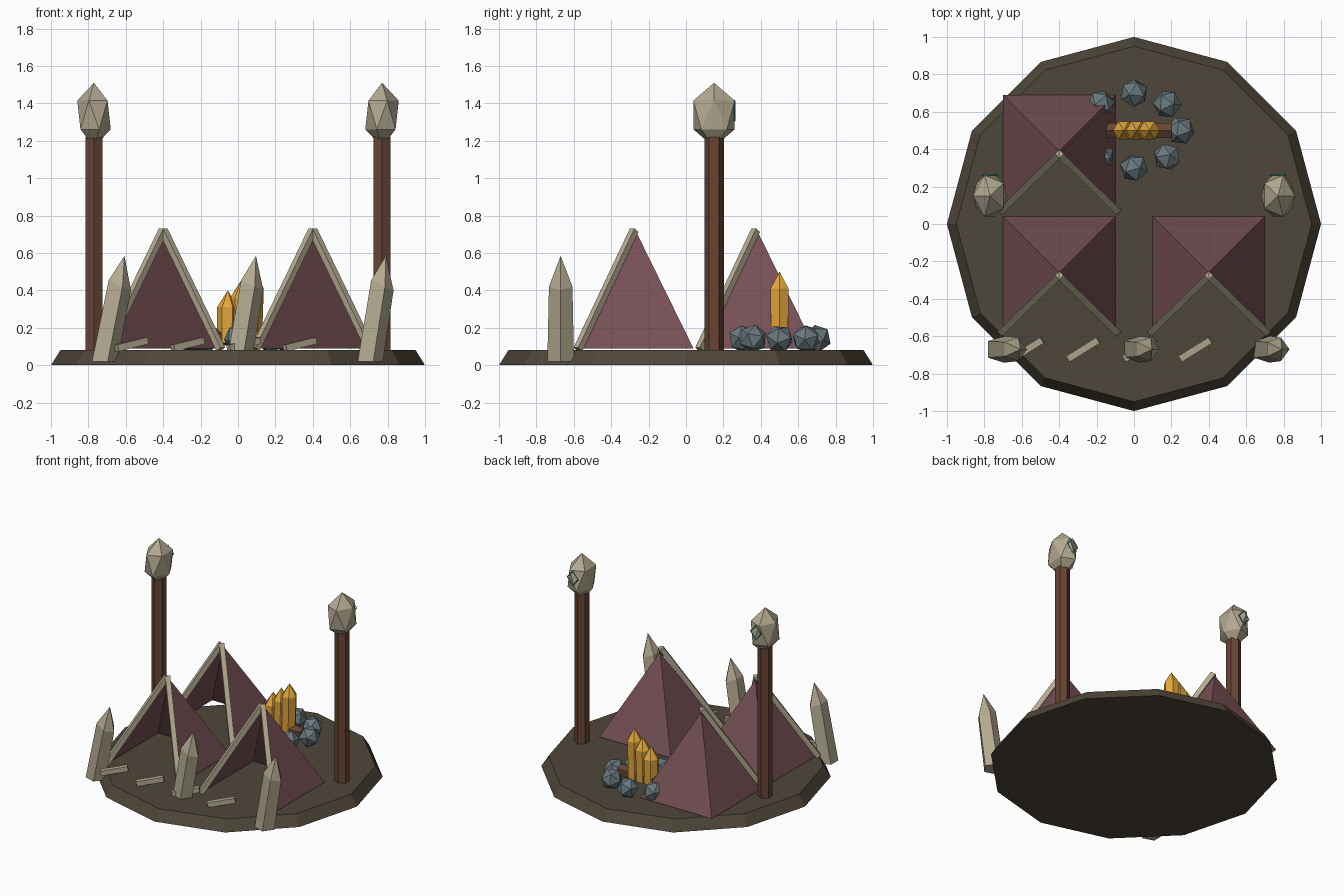
import bpy, bmesh, math, random
from mathutils import Vector, Matrix, Euler

random.seed(4)
old = bpy.data.objects.get("Cube")
if old:
    bpy.data.objects.remove(old, do_unlink=True)


def material(name, rgb):
    m = bpy.data.materials.new(name)
    m.use_nodes = True
    m.diffuse_color = (*rgb, 1)
    m.node_tree.nodes["Principled BSDF"].inputs["Base Color"].default_value = (*rgb, 1)
    return m


EARTH = material("dark earth", (0.078, 0.062, 0.041))
BONE = material("bone", (0.45, 0.4, 0.28))
HIDE = material("maroon hide", (0.18, 0.08, 0.09))
WOOD = material("brown wood", (0.135, 0.058, 0.034))
STONE = material("grey stone", (0.14, 0.19, 0.21))
FLAME = material("amber flame", (0.78, 0.39, 0.045))
TEAL = material("teal paint", (0.06, 0.42, 0.42))


def finish(bm, name, mat):
    mesh = bpy.data.meshes.new(name)
    bm.to_mesh(mesh)
    bm.free()
    mesh.materials.append(mat)
    obj = bpy.data.objects.new(name, mesh)
    bpy.context.collection.objects.link(obj)
    return obj


def rod(name, mat, a, b, r, sides, spin=0.0, r2=None):
    """Prism or tapered prism between two points."""
    a, b = Vector(a), Vector(b)
    d = b - a
    bm = bmesh.new()
    place = (Matrix.Translation((a + b) / 2) @ d.to_track_quat('Z', 'Y').to_matrix().to_4x4()
             @ Matrix.Rotation(spin, 4, 'Z'))
    bmesh.ops.create_cone(bm, cap_ends=True, segments=sides, radius1=r,
                          radius2=r if r2 is None else r2, depth=d.length, matrix=place)
    return finish(bm, name, mat)


def ico(name, mat, pos, size, rot=(0, 0, 0)):
    bm = bmesh.new()
    m = Matrix.Translation(pos) @ Euler(rot).to_matrix().to_4x4() @ Matrix.Diagonal((*size, 1))
    bmesh.ops.create_icosphere(bm, subdivisions=1, radius=1, matrix=m)
    return finish(bm, name, mat)


def pointed(name, mat, x, y, z, sides, r, r_top, shoulder, tip, lean=0.0, tilt=0.0):
    """Leaning prism with a pointed tip; the shoulder ring can tilt."""
    bm = bmesh.new()
    rings = []
    for radius, height, slope in ((r, z, 0), (r_top, shoulder, tilt)):
        ring = []
        for i in range(sides):
            t = math.tau * i / sides
            dx, dy = radius * math.cos(t), radius * math.sin(t)
            ring.append(bm.verts.new((x + lean * (height - z) + dx, y + dy, height - slope * dx)))
        rings.append(ring)
    apex = bm.verts.new((x + lean * (tip - z), y, tip))
    bm.faces.new(rings[0][::-1])
    for i in range(sides):
        j = (i + 1) % sides
        bm.faces.new((rings[0][i], rings[0][j], rings[1][j], rings[1][i]))
        bm.faces.new((rings[1][i], rings[1][j], apex))
    return finish(bm, name, mat)


GROUND = 0.08

# Ground disc
rod("ground_disc", EARTH, (0, 0, 0), (0, 0, GROUND), 1.0, 12, r2=0.95)

# Tents: open-fronted hide pyramids with bone poles along the front edges
def tent(name, cx, cy):
    half, low, high = 0.3, 0.09, 0.7
    bm = bmesh.new()
    corners = [bm.verts.new((cx + sx * half, cy + sy * half, low))
               for sx, sy in ((1, -1), (1, 1), (-1, 1), (-1, -1))]
    apex = bm.verts.new((cx, cy, high))
    for a, b in zip(corners, corners[1:]):
        bm.faces.new((a, b, apex))
    finish(bm, name + "_hide", HIDE)
    for side, sx in (("left", 1), ("right", -1)):
        rod(f"{name}_{side}_pole", BONE, (cx + sx * 0.308, cy - 0.318, 0.085),
            (cx, cy - 0.017, 0.722), 0.025, 4, math.pi / 4)


tent("front_right_tent", -0.4, -0.26)
tent("front_left_tent", 0.4, -0.26)
tent("back_tent", -0.4, 0.39)

# Posts topped with faceted skulls, painted mark on the back
for side, s in (("left", 1), ("right", -1)):
    x, y = s * 0.77, 0.15
    rod(side + "_post", WOOD, (x, y, GROUND), (x, y, 1.22), 0.052, 6)
    ico(side + "_skull", BONE, (x, y, 1.338), (0.1, 0.13, 0.172),
        (0, 0, 0 if s > 0 else math.pi))
    mark = [(-0.045, 0.0), (0.0, 0.055), (0.045, 0.0), (0.0, -0.055), (-0.045, 0.0)]
    for (ax, az), (bx, bz) in zip(mark, mark[1:]):
        rod(side + "_skull_mark", TEAL, (x + ax, 0.26, 1.36 + az),
            (x + bx, 0.26, 1.36 + bz), 0.004, 4)

# Leaning bone spikes along the front
for name, x, lean in (("right", -0.72, 0.2), ("middle", 0.0, 0.17), ("left", 0.7, 0.16)):
    pointed(name + "_spike", BONE, x, -0.67, 0.02, 5, 0.075, 0.066, 0.43, 0.585, lean, 0.45)

# Loose bones between the spikes
for i in range(4):
    c = Vector((-0.57 + 0.3 * i, -0.67, 0.112))
    d = Vector((0.08, 0.05, 0.02))
    rod(f"loose_bone_{i + 1}", BONE, c - d, c + d, 0.026, 4, math.pi / 4)

# Campfire: stone ring, log and three rising flames
for i in range(8):
    t = math.tau * i / 8
    rot = [random.uniform(0, 3) for _ in range(3)]
    ico(f"fire_stone_{i + 1}", STONE, (0.25 * math.cos(t), 0.5 + 0.2 * math.sin(t), 0.142),
        (0.078, 0.078, 0.076), rot)
rod("fire_log", WOOD, (-0.15, 0.5, 0.15), (0.2, 0.5, 0.15), 0.045, 6)
for i in range(3):
    tip = 0.4 + 0.05 * i
    pointed(f"flame_{i + 1}", FLAME, -0.06 + 0.068 * i, 0.5, 0.12, 6,
            0.052, 0.056, tip - 0.09, tip, 0.02)
